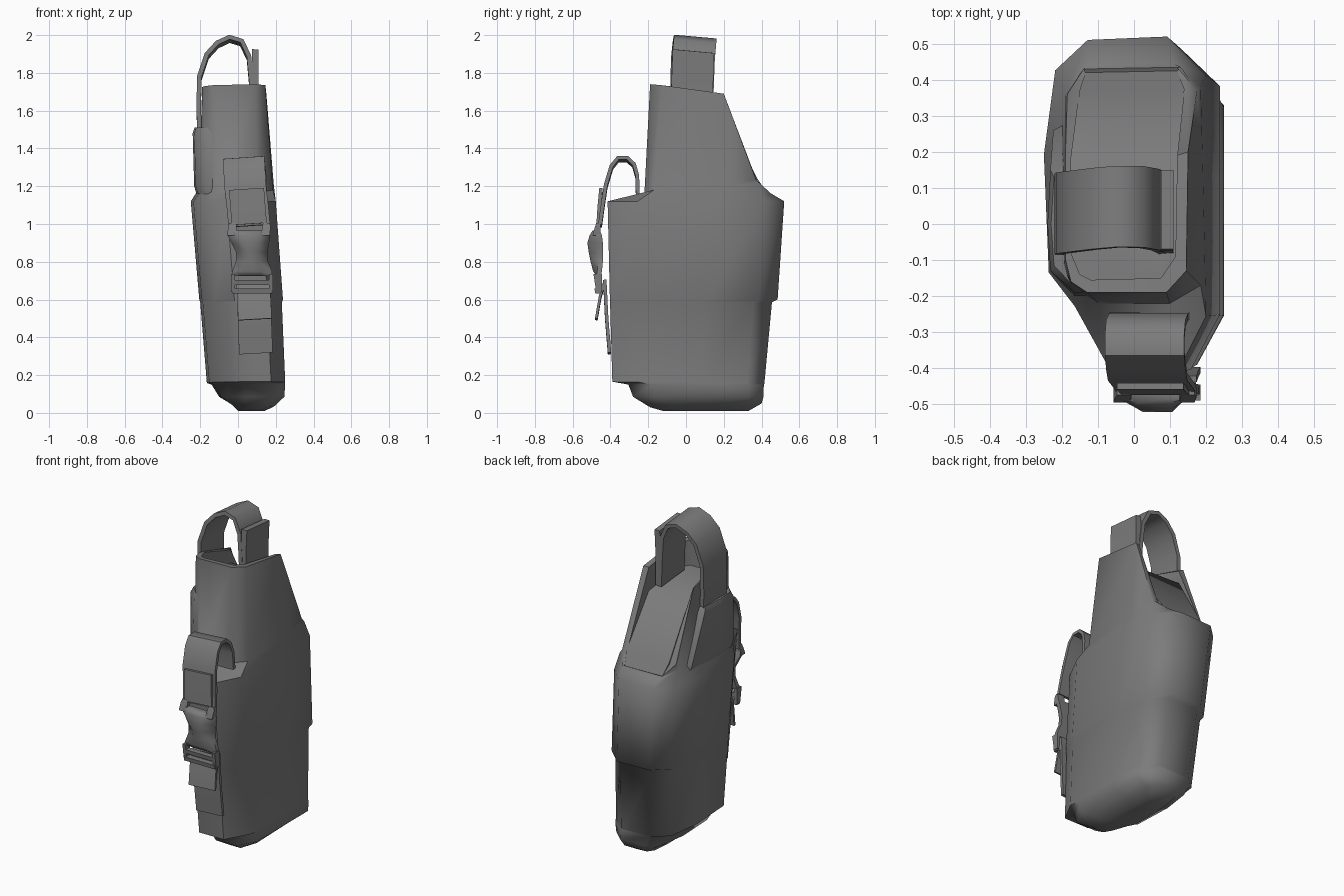
import bpy, bmesh, math
from mathutils import Vector

if "Cube" in bpy.data.objects:
    bpy.data.objects.remove(bpy.data.objects["Cube"])

mat = bpy.data.materials.new("grey fabric")
mat.diffuse_color = (0.2, 0.2, 0.2, 1)
mat.use_nodes = True
mat.node_tree.nodes["Principled BSDF"].inputs["Base Color"].default_value = mat.diffuse_color


def finish(bm, name, angle=35):
    bmesh.ops.recalc_face_normals(bm, faces=bm.faces)
    me = bpy.data.meshes.new(name)
    bm.to_mesh(me)
    bm.free()
    ob = bpy.data.objects.new(name, me)
    bpy.context.collection.objects.link(ob)
    me.materials.append(mat)
    bpy.ops.object.select_all(action='DESELECT')
    ob.select_set(True)
    bpy.context.view_layer.objects.active = ob
    bpy.ops.object.shade_smooth_by_angle(angle=math.radians(angle))
    return ob


def loft(name, rings, angle=35):
    """Skin a list of equal-length closed rings and cap both ends."""
    bm = bmesh.new()
    vs = [[bm.verts.new(p) for p in r] for r in rings]
    n = len(vs[0])
    for a, b in zip(vs, vs[1:]):
        for i in range(n):
            j = (i + 1) % n
            bm.faces.new((a[i], a[j], b[j], b[i]))
    caps = [bm.faces.new(vs[0][::-1]), bm.faces.new(vs[-1])]
    bmesh.ops.triangulate(bm, faces=[f for f in caps if len(f.verts) > 6])
    return finish(bm, name, angle)


def ribbon(name, path, side, thick=0.024):
    """Flat webbing: path of points, swept by the side vector."""
    path, side = [Vector(p) for p in path], Vector(side)
    rings = []
    for i, p in enumerate(path):
        t = path[min(i + 1, len(path) - 1)] - path[max(i - 1, 0)]
        nrm = t.cross(side).normalized() * thick / 2
        rings.append([p + nrm - side / 2, p + nrm + side / 2,
                      p - nrm + side / 2, p - nrm - side / 2])
    return loft(name, rings, 50)


def block(name, rows, angle=30):
    """Stack of rectangles (z, x0, x1, y0, y1)."""
    return loft(name, [[(a, c, z), (b, c, z), (b, d, z), (a, d, z)]
                       for z, a, b, c, d in rows], angle)


# plan outline of the pouch in unit coordinates, starting front left
PLAN = [(.42, 0), (.82, 0), (1, .17), (1, .6), (1, .885), (.76, 1),
        (.27, .99), (.07, .9), (0, .65), (.03, .3), (.19, .2)]


def plan(x0, x1, y0, y1, z, dz=0):
    return [(x0 + u * (x1 - x0), y0 + v * (y1 - y0), z + dz * v) for u, v in PLAN]


# pouch body: rounded base, hemmed wrap, back pocket step, shoulder, sleeve
shoulder = [(-.10, -.22, 1.165), (.10, -.22, 1.165), (.185, -.17, 1.18),
            (.19, .2, 1.2), (.185, .38, 1.215), (.11, .445, 1.165),
            (-.13, .44, 1.165), (-.19, .36, 1.2), (-.205, .2, 1.19),
            (-.2, -.12, 1.17), (-.17, -.18, 1.17)]
rim = [(-.13, -.19, 1.735), (.09, -.19, 1.74), (.145, -.13, 1.735),
       (.15, .2, 1.69), (.175, .37, 1.235), (.13, .435, 1.175),
       (-.14, .43, 1.175), (-.185, .36, 1.235), (-.19, .2, 1.64),
       (-.19, -.1, 1.725), (-.175, -.16, 1.73)]
inner_plan = [(-.12, -.155), (.075, -.15), (.115, -.09), (.12, .19), (.14, .375), (.12, .425),
              (-.135, .42), (-.15, .375), (-.175, .18), (-.175, -.08), (-.15, -.14)]
inner_rim = [(x, y, r[2] - .005) for (x, y), r in zip(inner_plan, rim)]
# sloping panel inside the sleeve opening
liner = [(x, y, min(1.58, 1.165 + (.425 - y) * 1.6)) for x, y in inner_plan]
loft("pouch_body", [
    plan(.0, .14, -.12, .33, .01, .0),
    plan(-.03, .19, -.19, .40, .03, .02),
    plan(-.10, .245, -.28, .41, .085),
    plan(-.14, .25, -.305, .412, .15),
    plan(-.165, .25, -.39, .415, .165, -.01),
    plan(-.20, .232, -.402, .455, .585),
    plan(-.205, .238, -.403, .485, .60),
    plan(-.25, .2, -.415, .52, 1.12),
    shoulder, rim, inner_rim], 60).name = "pouch_body"

# cut the cap off the sleeve and seat the liner in it
body = bpy.data.objects["pouch_body"]
bm = bmesh.new()
bm.from_mesh(body.data)
bm.verts.ensure_lookup_table()
keys = [Vector(p) for p in inner_rim]
ring = [min(bm.verts, key=lambda v: (v.co - k).length) for k in keys]
inner = set(ring)
bmesh.ops.delete(bm, geom=[f for f in bm.faces if all(v in inner for v in f.verts)],
                 context='FACES_ONLY')
low = [bm.verts.new(p) for p in liner]
for i in range(len(ring)):
    j = (i + 1) % len(ring)
    bm.faces.new((ring[i], ring[j], low[j], low[i]))
for quad in ((0, 1, 2, 3, 8, 9, 10), (3, 4, 7, 8), (4, 5, 6, 7)):
    bm.faces.new([low[i] for i in quad])
bmesh.ops.recalc_face_normals(bm, faces=bm.faces)
for f in bm.faces:
    f.smooth = True
bm.to_mesh(body.data)
bm.free()
bpy.ops.object.shade_smooth_by_angle(angle=math.radians(60))

# side pocket that holds the handle strap, wrapped round the front corner
loft("handle_pocket", [[(-.1, yf, z), (-.165, yf, z), (x + .008, yf + .06, z), (x, 0, z),
                        (x + .008, yb - .03, z), (-.165, yb, z), (-.1, yb, z)]
                       for z, x, yf, yb in ((1.16, -.22, -.195, .29), (1.20, -.232, -.2, .29),
                                            (1.48, -.24, -.19, .18), (1.51, -.23, -.175, .16))], 50)

# carry handle over the sleeve opening
ribbon("handle_strap", [(-.2, .025, 1.4), (-.208, .028, 1.6), (-.205, .03, 1.77),
                        (-.165, .035, 1.89), (-.11, .042, 1.95), (-.045, .048, 1.98),
                        (.02, .047, 1.96), (.058, .04, 1.88), (.07, .035, 1.75),
                        (.08, .03, 1.57)], (0, .225, -.02))
ribbon("handle_end_tab", [(.092, .04, 1.915), (.09, .035, 1.8), (.092, .03, 1.57)],
       (0, .22, -.02), .035)

# front closing strap: loop, stitched fold, anchor and loose tail
ribbon("closure_loop", [(.045, -.255, 1.13), (.04, -.258, 1.25), (.033, -.275, 1.31),
                        (.03, -.31, 1.343), (.03, -.36, 1.343), (.033, -.395, 1.3),
                        (.038, -.425, 1.2), (.05, -.44, 1.1), (.06, -.455, .99)],
       (.22, 0, .015), .02)
ribbon("closure_fold", [(.045, -.45, 1.185), (.053, -.46, 1.08), (.06, -.465, 1.0)],
       (.185, 0, .012), .018)
ribbon("anchor_webbing", [(.085, -.43, .70), (.088, -.42, .5), (.095, -.405, .315)],
       (.178, 0, .01), .018)
ribbon("loose_tail", [(.08, -.435, .68), (.084, -.455, .61), (.09, -.475, .495)],
       (.178, 0, .01), .014)

# buckle: waisted shell with a raised spine
rows = [(.965, -.05, .165, -.495, -.455), (.94, -.055, .17, -.51, -.445),
        (.90, -.035, .165, -.522, -.44), (.85, -.01, .155, -.515, -.44),
        (.80, -.012, .16, -.505, -.44), (.75, -.03, .18, -.492, -.445),
        (.725, -.035, .182, -.475, -.45)]
loft("buckle_shell", [[(a, d, z), (a, d - .025, z), (a + .06, c, z),
                       (b - .06, c, z), (b, d - .025, z), (b, d, z)]
                      for z, a, b, c, d in rows], 60)

# buckle prongs and frame rails, mirrored about the buckle centre line
for side, label in ((-1, "left"), (1, "right")):
    x = .058 + side * .09
    block("buckle_prong_" + label, [(.94, x - .025, x + .02, -.495, -.455),
                                    (.985, x - .02, x + .025, -.482, -.452),
                                    (1.005, x - .015, x + .02, -.475, -.455)], 60)
    xr = .074 + side * .1
    block("buckle_rail_" + label, [(.64, xr - .01, xr + .01, -.475, -.445),
                                   (.735, xr - .01, xr + .01, -.49, -.445)])

# ladder bars that the webbing threads through
for k, z in enumerate((.645, .69)):
    block("buckle_bar_%d" % (k + 1), [(z - .013, -.03, .18, -.48, -.45),
                                      (z + .013, -.03, .18, -.485, -.45)])
